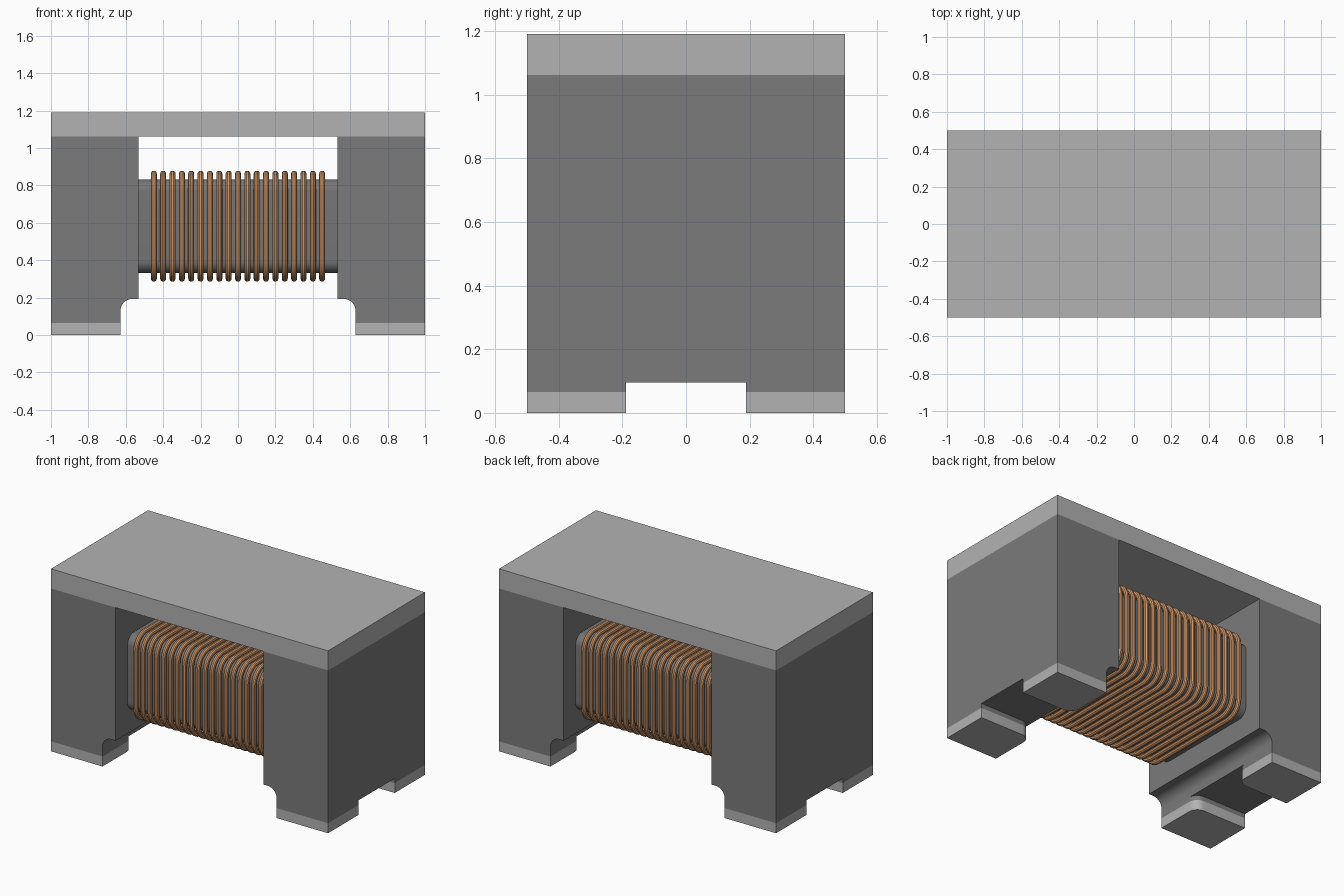
import bpy, bmesh, math

cube = bpy.data.objects.get("Cube")
if cube:
    bpy.data.objects.remove(cube, do_unlink=True)


def material(name, srgb):
    col = [c / 12.92 if c <= 0.04045 else ((c + 0.055) / 1.055) ** 2.4 for c in srgb] + [1.0]
    m = bpy.data.materials.new(name)
    m.use_nodes = True
    m.diffuse_color = col
    m.node_tree.nodes["Principled BSDF"].inputs["Base Color"].default_value = col
    return m


LIGHT = material("light grey", (0.70, 0.70, 0.70))
DARK = material("dark grey", (0.48, 0.48, 0.48))
CORE = material("core grey", (0.46, 0.46, 0.46))
COPPER = material("copper", (0.82, 0.60, 0.42))


def arc(cx, cy, r, a0, a1, n=8):
    """Points on an arc, angles in degrees."""
    steps = [math.radians(a0 + (a1 - a0) * i / n) for i in range(n + 1)]
    return [(cx + r * math.cos(a), cy + r * math.sin(a)) for a in steps]


def rounded_rect(hw, hh, r, n=8):
    """Closed rounded rectangle outline centred on the origin."""
    pts = []
    for i, (sx, sy) in enumerate([(1, 1), (-1, 1), (-1, -1), (1, -1)]):
        pts += arc(sx * (hw - r), sy * (hh - r), r, 90 * i, 90 * i + 90, n)
    return pts


def prism(name, outline, levels, place, mats, smooth=False):
    """Loft one outline through several levels; one material per band."""
    bm = bmesh.new()
    rings = [[bm.verts.new(place(u, v, w)) for u, v in outline] for w in levels]
    n = len(outline)
    for k in range(len(levels) - 1):
        for i in range(n):
            j = (i + 1) % n
            f = bm.faces.new((rings[k][i], rings[k][j], rings[k + 1][j], rings[k + 1][i]))
            f.material_index = min(k, len(mats) - 1)
    bm.faces.new(rings[0][::-1])
    bm.faces.new(rings[-1]).material_index = len(mats) - 1
    bmesh.ops.recalc_face_normals(bm, faces=bm.faces)
    me = bpy.data.meshes.new(name)
    bm.to_mesh(me)
    bm.free()
    ob = bpy.data.objects.new(name, me)
    bpy.context.collection.objects.link(ob)
    for m in mats:
        me.materials.append(m)
    if smooth:
        shade(ob)
    return ob


def shade(ob):
    bpy.ops.object.select_all(action='DESELECT')
    ob.select_set(True)
    bpy.context.view_layer.objects.active = ob
    bpy.ops.object.shade_smooth_by_angle(angle=math.radians(35))


# Main dimensions
HALF_Y = 0.5
BLOCK_IN, FOOT_IN = 0.533, 0.628
FOOT_Z, STEP_Z, BLOCK_TOP, TOP = 0.095, 0.193, 1.062, 1.19
CORE_Z = 0.582
R = 0.062

# Top plate
prism("top_plate", [(-1, -HALF_Y), (1, -HALF_Y), (1, HALF_Y), (-1, HALF_Y)],
      [BLOCK_TOP, TOP], lambda u, v, w: (u, v, w), [LIGHT])

# End blocks with a filleted step on the inner side, and their feet
block_profile = ([(1, FOOT_Z), (1, BLOCK_TOP), (BLOCK_IN, BLOCK_TOP), (BLOCK_IN, STEP_Z)]
                 + arc(FOOT_IN - R, STEP_Z - R, R, 90, 0) + [(FOOT_IN, FOOT_Z)])
foot_outline = ([(1, 0.188), (1, HALF_Y), (FOOT_IN, HALF_Y)]
                + arc(FOOT_IN + R, 0.188 + R, R, 180, 270))
for sx, side in ((1, "left"), (-1, "right")):
    prism(f"{side}_block", block_profile, [-HALF_Y, HALF_Y],
          lambda u, v, w: (sx * u, w, v), [DARK], smooth=True)
    for sy, end in ((-1, "front"), (1, "back")):
        prism(f"{side}_{end}_foot", foot_outline, [0, 0.065, FOOT_Z],
              lambda u, v, w: (sx * u, sy * v, w), [LIGHT, DARK], smooth=True)

# Winding core
prism("core", rounded_rect(0.378, 0.25, 0.065), [-BLOCK_IN, BLOCK_IN],
      lambda u, v, w: (w, u, v + CORE_Z), [CORE], smooth=True)

# Wire turns around the core
curve = bpy.data.curves.new("wire_winding", 'CURVE')
curve.dimensions = '3D'
curve.bevel_depth = 0.016
curve.bevel_resolution = 3
turn = rounded_rect(0.378 + 0.031, 0.25 + 0.031, 0.096)
for k in range(19):
    x = -0.45 + 0.05 * k
    s = curve.splines.new('POLY')
    s.points.add(len(turn) - 1)
    for p, (y, z) in zip(s.points, turn):
        p.co = (x, y, z + CORE_Z, 1)
    s.use_cyclic_u = True
curve.materials.append(COPPER)
wire = bpy.data.objects.new("wire_winding", curve)
bpy.context.collection.objects.link(wire)
bpy.ops.object.select_all(action='DESELECT')
wire.select_set(True)
bpy.context.view_layer.objects.active = wire
bpy.ops.object.convert(target='MESH')
shade(bpy.context.view_layer.objects.active)
